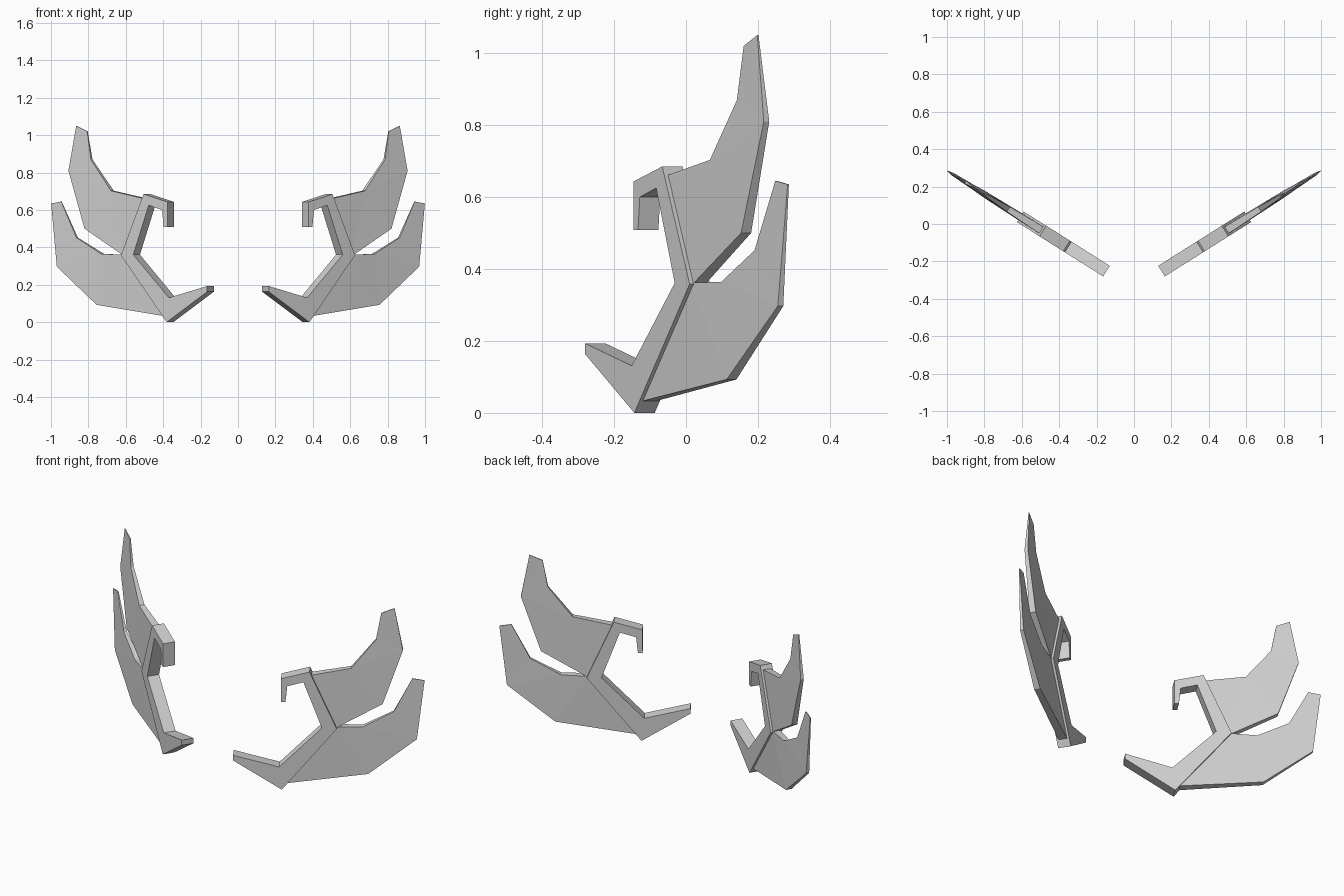
import bpy, bmesh
from mathutils import Vector

cube = bpy.data.objects.get("Cube")
if cube:
    bpy.data.objects.remove(cube, do_unlink=True)

# One plain grey for everything
grey = bpy.data.materials.new("plain_grey")
grey.use_nodes = True
grey.diffuse_color = (0.64, 0.64, 0.64, 1)
grey.node_tree.nodes["Principled BSDF"].inputs["Base Color"].default_value = (0.64, 0.64, 0.64, 1)

# Each side lies in one upright plane, swept backwards and outwards
SLOPE, OFFSET = 0.63, -0.3445
NORMAL = Vector((SLOPE, -1, 0)).normalized()


def plate(name, outline, side):
    """Slab from (x, z, thickness) points, mirrored by side."""
    bm = bmesh.new()
    rings = []
    for sign in (1, -1):
        ring = []
        for x, z, t in outline:
            p = Vector((x, SLOPE * x + OFFSET, z)) + NORMAL * (sign * t / 2)
            ring.append(bm.verts.new((p.x * side, p.y, p.z)))
        rings.append(ring)
    front, back = rings
    bm.faces.new(front)
    bm.faces.new(back[::-1])
    n = len(outline)
    for i in range(n):
        j = (i + 1) % n
        bm.faces.new((front[j], front[i], back[i], back[j]))
    bmesh.ops.recalc_face_normals(bm, faces=bm.faces)
    bmesh.ops.triangulate(bm, faces=[f for f in bm.faces if len(f.verts) > 4])
    mesh = bpy.data.meshes.new(name)
    bm.to_mesh(mesh)
    bm.free()
    mesh.materials.append(grey)
    obj = bpy.data.objects.new(name, mesh)
    bpy.context.collection.objects.link(obj)


# Bent frame: lower arm, spine and top hook, of even thickness
frame = [(x, z, 0.067) for x, z in (
    (0.147, 0.193), (0.147, 0.163), (0.364, 0.0), (0.608, 0.358),
    (0.487, 0.685), (0.36, 0.643), (0.36, 0.508), (0.38, 0.508),
    (0.388, 0.60), (0.46, 0.625), (0.542, 0.361), (0.352, 0.131))]

# Blades thin out towards their tips
upper_blade = [
    (0.49, 0.66, 0.042), (0.672, 0.703, 0.03), (0.782, 0.869, 0.016),
    (0.805, 1.02, 0.006), (0.864, 1.05, 0.004), (0.902, 0.81, 0.018),
    (0.812, 0.50, 0.033), (0.60, 0.355, 0.042)]

lower_blade = [
    (0.60, 0.362, 0.042), (0.722, 0.364, 0.03), (0.86, 0.452, 0.016),
    (0.944, 0.645, 0.005), (0.998, 0.635, 0.004), (0.964, 0.297, 0.018),
    (0.748, 0.093, 0.032), (0.385, 0.033, 0.045)]

for label, side in (("left", 1), ("right", -1)):
    plate(label + "_frame", frame, side)
    plate(label + "_upper_blade", upper_blade, side)
    plate(label + "_lower_blade", lower_blade, side)
